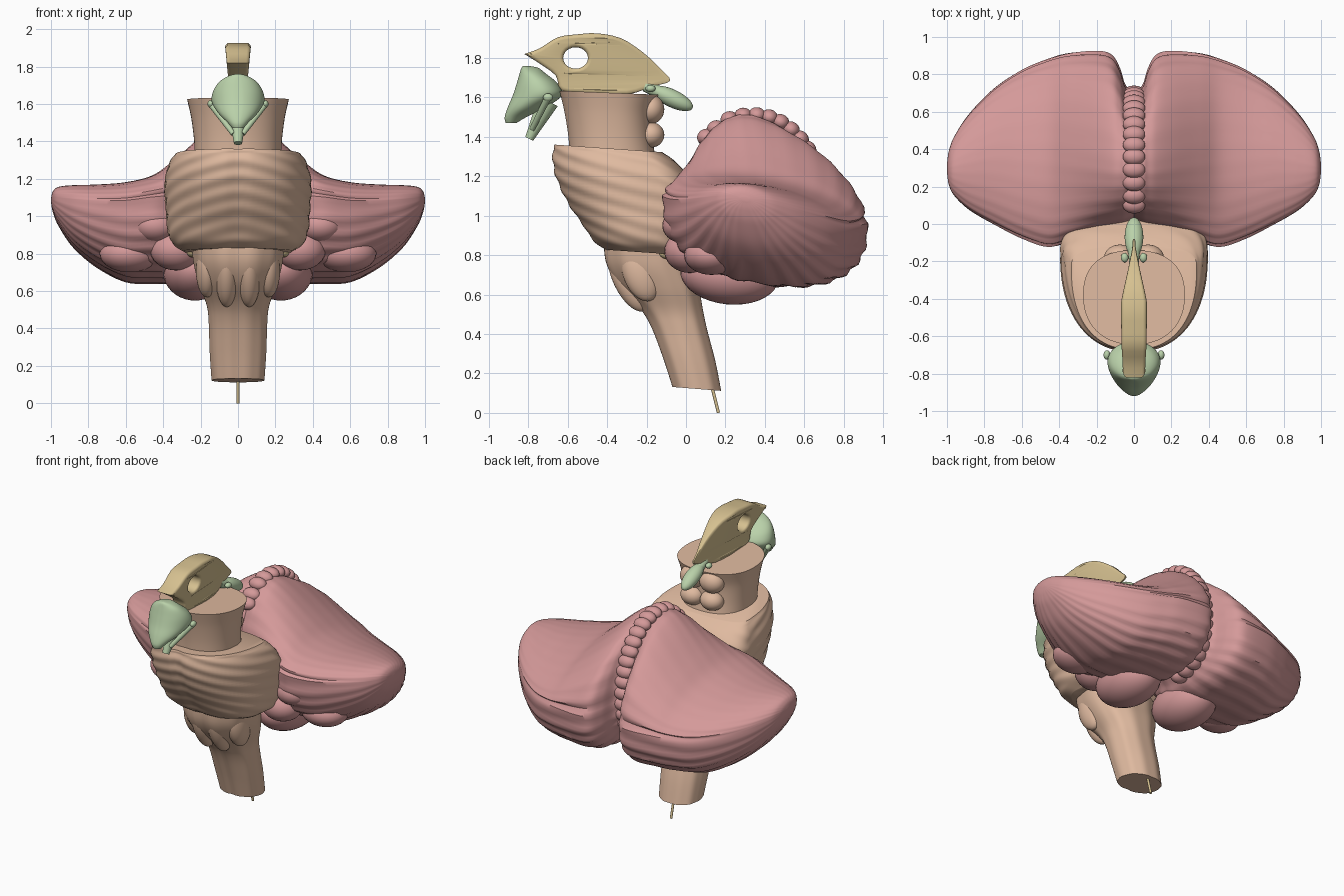
import bpy, bmesh, math
from mathutils import Vector

if "Cube" in bpy.data.objects:
    bpy.data.objects.remove(bpy.data.objects["Cube"], do_unlink=True)


def material(name, rgb):
    m = bpy.data.materials.new(name)
    m.use_nodes = True
    m.diffuse_color = (*rgb, 1)
    bsdf = next(n for n in m.node_tree.nodes if n.type == "BSDF_PRINCIPLED")
    bsdf.inputs["Base Color"].default_value = (*rgb, 1)
    return m


PINK = material("dusty_pink", (0.66, 0.32, 0.32))
TAN = material("warm_tan", (0.74, 0.49, 0.35))
SAND = material("sand_yellow", (0.67, 0.53, 0.28))
GREEN = material("pale_green", (0.49, 0.64, 0.40))
made = []


def finish(name, bm, mat):
    bmesh.ops.recalc_face_normals(bm, faces=bm.faces)
    mesh = bpy.data.meshes.new(name)
    bm.to_mesh(mesh)
    bm.free()
    mesh.materials.append(mat)
    ob = bpy.data.objects.new(name, mesh)
    bpy.context.collection.objects.link(ob)
    made.append(ob)
    return ob


def spline(rows, steps):
    """Smooth interpolation through rows of values."""
    out = []
    for i in range(len(rows) - 1):
        p = [rows[max(0, min(len(rows) - 1, i + k))] for k in (-1, 0, 1, 2)]
        for j in range(steps):
            t = j / steps
            out.append([b + 0.5 * t * (c - a + t * (2 * a - 5 * b + 4 * c - d
                        + t * (3 * (b - c) + d - a))) for a, b, c, d in zip(*p)])
    return out + [list(rows[-1])]


def loft(name, rows, mat, place, powers=(1, 1), ripple=None, n=64, steps=6):
    """Rows: station, a_low, a_mid, a_high, b_low, b_mid, b_high."""
    bm = bmesh.new()
    rings = []
    for s, a0, am, a1, b0, bme, b1 in spline(rows, steps):
        ring = []
        for i in range(n):
            t = 2 * math.pi * (i + 0.5) / n - math.pi
            c, d = math.cos(t), math.sin(t)
            e = powers[0] if d > 0 else powers[1]
            k = ripple(s, t) if ripple else 1
            u, v = k * abs(c) ** e, k * abs(d) ** e
            a = am + u * ((a1 - am) if c > 0 else (a0 - am))
            b = bme + v * ((b1 - bme) if d > 0 else (b0 - bme))
            ring.append(bm.verts.new(place(s, a, b)))
        rings.append(ring)
    for p, q in zip(rings, rings[1:]):
        for i in range(n):
            bm.faces.new((p[i], p[(i + 1) % n], q[(i + 1) % n], q[i]))
    bm.faces.new(rings[0])
    bm.faces.new(rings[-1])
    return finish(name, bm, mat)


def upright(slope=0):
    return lambda s, a, b: (a, b, s + slope * (b + 0.3))


def column(rows):
    """Left-right symmetric stations: z, half width, y front, y middle, y back."""
    return [(z, -w, 0, w, f, m, r) for z, w, f, m, r in rows]


def blob(name, centre, size, mat, tilt=0):
    bm = bmesh.new()
    bmesh.ops.create_uvsphere(bm, u_segments=28, v_segments=18, radius=1)
    ob = finish(name, bm, mat)
    ob.location, ob.scale, ob.rotation_euler = centre, size, (tilt, 0, 0)
    return ob


def rod(name, start, end, r0, r1, mat):
    a, b = Vector(start), Vector(end)
    bm = bmesh.new()
    bmesh.ops.create_cone(bm, cap_ends=True, segments=20, radius1=r0, radius2=r1, depth=(b - a).length)
    ob = finish(name, bm, mat)
    ob.location = (a + b) / 2
    ob.rotation_euler = (b - a).to_track_quat("Z", "Y").to_euler()
    return ob


def front_groove(t, depth, width=0.06):
    return -depth * math.exp(-((t + math.pi / 2) / width) ** 2)


# Lower stem, with a groove along its front
loft("lower_stem", column([
    (0.15, 0.14, -0.07, 0.05, 0.18), (0.3, 0.15, -0.12, 0.01, 0.15),
    (0.45, 0.155, -0.18, -0.03, 0.11), (0.54, 0.165, -0.24, -0.06, 0.09),
    (0.65, 0.205, -0.35, -0.1, 0.07), (0.76, 0.235, -0.41, -0.14, 0.04),
    (0.9, 0.25, -0.42, -0.16, 0.04)]), TAN, upright(-0.08), (0.9, 0.85),
    lambda s, t: 1 + front_groove(t, 0.06) + 0.012 * math.cos(10 * t))

# Bulging middle stem with wavy folds
loft("middle_stem", column([
    (0.82, 0.29, -0.41, -0.18, 0.02), (0.86, 0.345, -0.47, -0.18, 0.04),
    (0.93, 0.375, -0.52, -0.17, 0.06), (1.05, 0.385, -0.605, -0.16, 0.06),
    (1.18, 0.392, -0.665, -0.16, 0.04), (1.28, 0.37, -0.68, -0.19, -0.04),
    (1.335, 0.335, -0.67, -0.23, -0.12)]), TAN, upright(-0.07), (0.7, 0.85),
    lambda s, t: 1 + front_groove(t, 0.03)
    + 0.009 * math.sin(75 * s + 7 * abs(t + math.pi / 2)) * (s < 1.32), n=96, steps=9)

# Upper stem with a flat cut top
loft("upper_stem", column([
    (1.28, 0.23, -0.59, -0.38, -0.15), (1.4, 0.235, -0.6, -0.38, -0.17),
    (1.52, 0.25, -0.62, -0.38, -0.17), (1.62, 0.272, -0.645, -0.38, -0.14)]),
    TAN, upright(-0.04), (0.85, 0.9), lambda s, t: 1 + front_groove(t, 0.04))

# Spinal canal tip
rod("canal_tip", (0, 0.125, 0.16), (0, 0.165, 0.0), 0.008, 0.008, SAND)

# Large paired lobes, swept outward from the midline
LOBE = [
    (0.0, 0.02, 0.32, 0.70, 0.78, 1.03, 1.48), (0.045, 0.0, 0.32, 0.74, 0.74, 1.03, 1.5),
    (0.075, -0.01, 0.32, 0.83, 0.70, 1.03, 1.49), (0.12, -0.02, 0.32, 0.90, 0.67, 1.03, 1.47),
    (0.2, -0.04, 0.33, 0.92, 0.65, 1.03, 1.41), (0.35, -0.09, 0.35, 0.91, 0.65, 1.03, 1.28),
    (0.46, -0.12, 0.36, 0.88, 0.65, 1.02, 1.20), (0.6, -0.075, 0.36, 0.82, 0.66, 1.01, 1.165),
    (0.75, 0.0, 0.36, 0.72, 0.73, 1.02, 1.155), (0.88, 0.075, 0.33, 0.59, 0.83, 1.04, 1.15),
    (0.96, 0.15, 0.31, 0.47, 0.94, 1.06, 1.14), (0.99, 0.21, 0.30, 0.39, 1.01, 1.07, 1.115),
    (1.0, 0.28, 0.30, 0.32, 1.06, 1.07, 1.08)]


def folds(s, t):
    low = 0.5 - 0.5 * math.sin(t)
    side = math.cos(t) ** 2
    fissure = math.exp(-((math.sin(t) - 0.12) / 0.05) ** 2)
    return 1 + (0.003 + 0.013 * low) * math.sin(26 * t + 5 * s) \
        + 0.006 * math.sin(11 * s) * low - 0.022 * fissure * side


for side, word in ((1, "left"), (-1, "right")):
    def at(x, y, z):
        return (side * x, y, z)

    loft(word + "_lobe", LOBE, PINK,
         lambda s, a, b: (side * s, a, b - 0.15 * (a - 0.4)),
         (1.08, 0.8), folds, n=112, steps=6)
    # Small lobes below and in front of the large ones
    blob(word + "_under_lobe", at(0.23, 0.22, 0.70), (0.17, 0.25, 0.15), PINK, -0.1)
    blob(word + "_inner_lobe", at(0.33, 0.02, 0.82), (0.14, 0.13, 0.11), PINK)
    blob(word + "_front_lobe", at(0.44, -0.01, 0.95), (0.12, 0.11, 0.09), PINK)
    blob(word + "_side_lobe", at(0.58, 0.13, 0.80), (0.16, 0.14, 0.10), PINK)
    # Swellings on the stem
    blob(word + "_upper_back_bump", at(0.075, -0.18, 1.54), (0.085, 0.07, 0.075), TAN)
    blob(word + "_lower_back_bump", at(0.075, -0.18, 1.41), (0.08, 0.07, 0.065), TAN)
    blob(word + "_front_ridge", at(0.06, -0.29, 0.68), (0.06, 0.08, 0.18), TAN, 0.45)
    blob(word + "_side_ridge", at(0.165, -0.23, 0.71), (0.06, 0.09, 0.15), TAN, 0.35)
    blob(word + "_nerve_tuft", at(0.245, -0.09, 0.81), (0.03, 0.045, 0.03), SAND)
    # Green side straps and small knobs
    rod(word + "_strap", at(0.145, -0.70, 1.60), at(0.025, -0.78, 1.44), 0.018, 0.014, GREEN)
    blob(word + "_strap_end", at(0.145, -0.70, 1.60), (0.018, 0.025, 0.02), GREEN)
    blob(word + "_knob", at(0.05, -0.18, 1.645), (0.02, 0.025, 0.018), GREEN)

# Segmented ridge along the midline between the lobes
RIDGE = [(0.1, 1.40), (0.22, 1.49), (0.36, 1.51), (0.48, 1.475), (0.58, 1.39), (0.65, 1.28),
         (0.69, 1.15), (0.70, 1.0), (0.67, 0.86), (0.58, 0.77), (0.44, 0.73)]
for i, (y, z) in enumerate(spline(RIDGE, 2)):
    tilt = math.atan2(z - 1.05, y - 0.3) - math.pi / 2
    blob(f"ridge_segment_{i + 1}", (0, y, z), (0.06, 0.045, 0.04), PINK, tilt)

# Yellow crest: side profile with a round hole
PROFILE = [(-0.82, 1.82), (-0.74, 1.85), (-0.65, 1.905), (-0.55, 1.92), (-0.45, 1.925),
           (-0.33, 1.90), (-0.22, 1.83), (-0.13, 1.745), (-0.08, 1.685), (-0.17, 1.655),
           (-0.3, 1.615), (-0.48, 1.62), (-0.63, 1.635), (-0.66, 1.71), (-0.74, 1.77)]
curve = bpy.data.curves.new("crest_outline", "CURVE")
curve.dimensions, curve.fill_mode = "2D", "BOTH"
curve.extrude, curve.bevel_depth, curve.bevel_resolution = 0.045, 0.02, 3
curve.offset = -0.02
hole = [(-0.56 + 0.063 * math.cos(i * math.pi / 12), 1.80 + 0.054 * math.sin(i * math.pi / 12))
        for i in range(24)]
for points in (spline(PROFILE + PROFILE[:1], 3)[:-1], hole):
    line = curve.splines.new("POLY")
    line.points.add(len(points) - 1)
    for p, (y, z) in zip(line.points, points):
        p.co = (y, z, 0, 1)
    line.use_cyclic_u = True
helper = bpy.data.objects.new("crest_outline", curve)
bpy.context.collection.objects.link(helper)
bpy.context.view_layer.update()
flat = bpy.data.meshes.new_from_object(helper.evaluated_get(bpy.context.evaluated_depsgraph_get()))
bpy.data.objects.remove(helper, do_unlink=True)
bm = bmesh.new()
bm.from_mesh(flat)
bmesh.ops.remove_doubles(bm, verts=bm.verts, dist=0.0005)
for v in bm.verts:
    y, z, x = v.co
    taper = min(1, max(0.15, (-0.06 - y) / 0.35)) * (0.75 + 0.3 * min(1, max(0, (z - 1.7) / 0.2)))
    v.co = (x * taper, y, z)
finish("crest", bm, SAND)

# Green front bulb with its stalk
loft("front_bulb", column([
    (1.47, 0.03, -0.915, -0.89, -0.86), (1.50, 0.055, -0.92, -0.87, -0.81),
    (1.55, 0.105, -0.905, -0.81, -0.71), (1.61, 0.14, -0.88, -0.74, -0.63),
    (1.67, 0.132, -0.86, -0.75, -0.65), (1.72, 0.098, -0.845, -0.78, -0.71),
    (1.75, 0.05, -0.835, -0.8, -0.75), (1.76, 0.012, -0.825, -0.815, -0.8)]),
    GREEN, upright(), (1, 1), lambda s, t: 1 + front_groove(t, 0.03))
rod("bulb_stalk", (0, -0.70, 1.58), (0, -0.795, 1.39), 0.055, 0.022, GREEN)

# Green rear gland
blob("rear_gland", (0, -0.07, 1.595), (0.05, 0.115, 0.045), GREEN, -0.45)
rod("rear_gland_neck", (0, -0.21, 1.655), (0, -0.12, 1.62), 0.025, 0.035, GREEN)

# Smooth shading with crisp cut edges
bpy.ops.object.select_all(action="DESELECT")
for ob in made:
    ob.select_set(True)
bpy.context.view_layer.objects.active = made[0]
bpy.ops.object.shade_smooth_by_angle(angle=math.radians(40))
